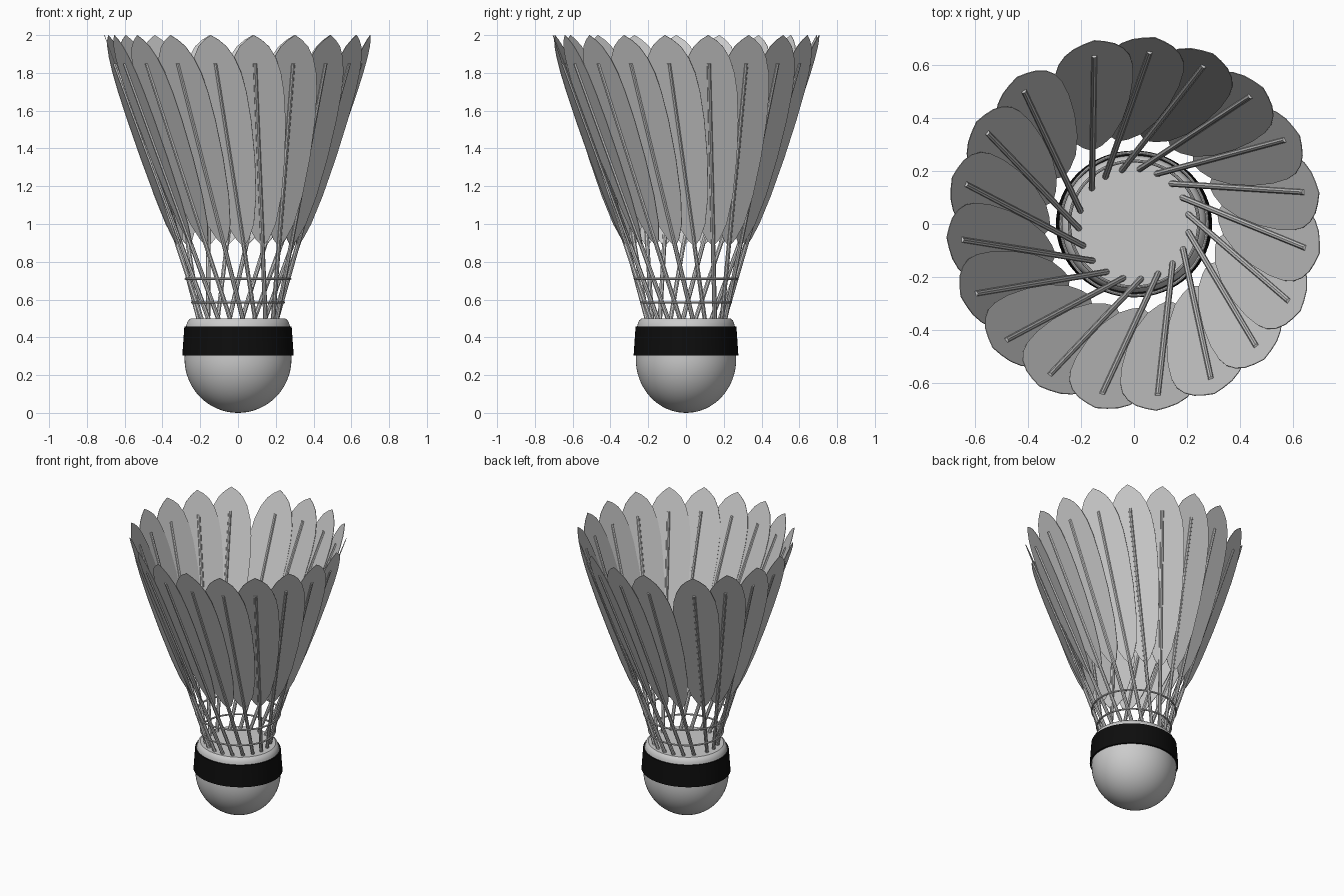
import bpy, bmesh
from math import sin, cos, pi, radians
from mathutils import Vector

if "Cube" in bpy.data.objects:
    bpy.data.objects.remove(bpy.data.objects["Cube"])

def add_mesh(name, verts, faces, smooth=True):
    me = bpy.data.meshes.new(name)
    me.from_pydata([tuple(v) for v in verts], [], faces)
    bm = bmesh.new()
    bm.from_mesh(me)
    bmesh.ops.remove_doubles(bm, verts=bm.verts, dist=1e-5)
    bmesh.ops.recalc_face_normals(bm, faces=bm.faces)
    bm.to_mesh(me)
    bm.free()
    ob = bpy.data.objects.new(name, me)
    bpy.context.collection.objects.link(ob)
    if smooth:
        bpy.context.view_layer.objects.active = ob
        ob.select_set(True)
        bpy.ops.object.shade_smooth_by_angle(angle=radians(35))
        ob.select_set(False)
    return ob

def lathe(name, profile, closed=False, sy=1.0, n=64):
    verts = [(r * cos(2*pi*i/n), sy * r * sin(2*pi*i/n), z) for r, z in profile for i in range(n)]
    m = len(profile)
    faces = [(a*n+i, a*n+(i+1) % n, ((a+1) % m)*n+(i+1) % n, ((a+1) % m)*n+i)
             for a in range(m if closed else m-1) for i in range(n)]
    return add_mesh(name, verts, faces)

# Cork: hemisphere, slightly tapered wall and rounded rim (slightly oval)
R = 0.283
cork = [(R*sin(a*pi/32), 0.285 - 0.285*cos(a*pi/32)) for a in range(17)]
cork += [(0.279, 0.44), (0.272, 0.47), (0.264, 0.49), (0.25, 0.5), (0, 0.5)]
lathe("cork", cork, sy=0.94)

# Black band
band = lathe("band", [(0.27, 0.305), (0.295, 0.305), (0.284, 0.457), (0.265, 0.457)], True, 0.94)
black = bpy.data.materials.new("black")
black.diffuse_color = (0.004, 0.004, 0.004, 1)
black.use_nodes = True
black.node_tree.nodes["Principled BSDF"].inputs["Base Color"].default_value = black.diffuse_color
band.data.materials.append(black)

# Binding thread rings
for k, (r, z) in enumerate([(0.244, 0.585), (0.277, 0.71)]):
    lathe(f"thread_ring_{k+1}", [(r + 0.006*cos(j*pi/4), z + 0.006*sin(j*pi/4)) for j in range(8)],
          True, 0.975)

# Feathers: each is a leaning quill rod through a flat vane
COUNT, STEP, START, TWIST = 19, 18.54, 103.3, 36.9
OUTLINE = [(0.88, 0), (0.92, 0.035), (1.0, 0.075), (1.15, 0.112), (1.35, 0.138), (1.55, 0.15),
           (1.7, 0.148), (1.8, 0.136), (1.88, 0.112), (1.94, 0.078), (1.975, 0.04), (2.0, 0)]

def polar(r, deg, z):
    return Vector((r*cos(radians(deg)), r*sin(radians(deg)), z))

for i in range(COUNT):
    ang = START - STEP*i
    base, tip = polar(0.207, ang + TWIST, 0.49), polar(0.655, ang, 1.85)
    side = polar(1, ang - 90 - 5, 0)
    # quill
    axis = (tip - base).normalized()
    u = axis.cross(Vector((0, 0, 1))).normalized()
    v = axis.cross(u)
    n = 8
    verts = [p + rad*(u*cos(2*pi*j/n) + v*sin(2*pi*j/n))
             for p, rad in ((base, 0.012), (tip, 0.011)) for j in range(n)]
    faces = [(j, (j+1) % n, n+(j+1) % n, n+j) for j in range(n)]
    faces += [tuple(range(n)), tuple(range(n, 2*n))]
    add_mesh(f"quill_{i+1}", verts, faces)
    # vane
    rim = OUTLINE + [(z, -w) for z, w in OUTLINE[-2:0:-1]]
    pts = [base.lerp(tip, 0) + (tip - base)*((z - base.z)/(tip.z - base.z)) + side*w for z, w in rim]
    vane = add_mesh(f"vane_{i+1}", pts, [tuple(range(len(pts)))], False)
    sol = vane.modifiers.new("thickness", "SOLIDIFY")
    sol.thickness = 0.003
    sol.offset = 0
